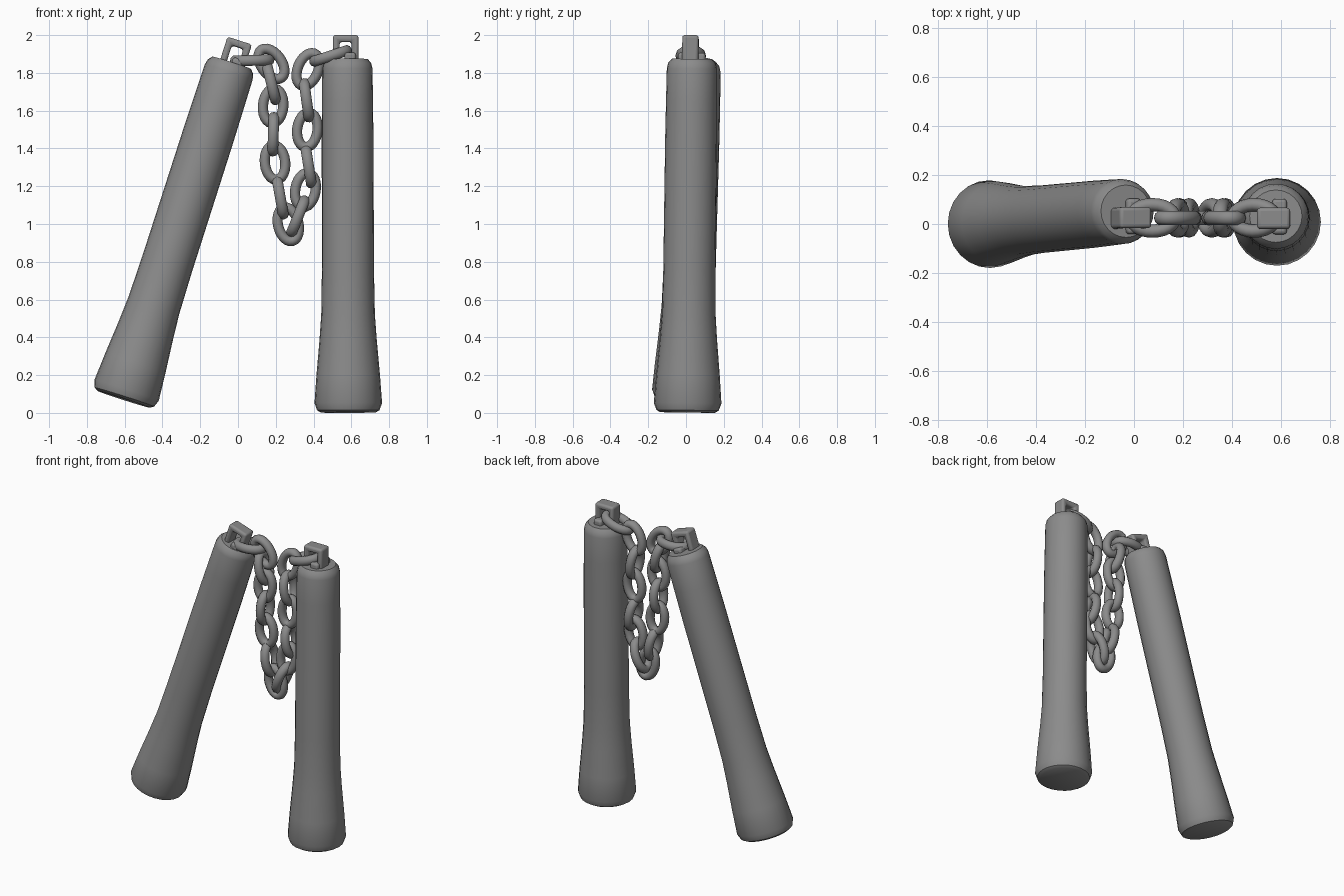
import bpy, bmesh, math
from mathutils import Vector, Matrix

if "Cube" in bpy.data.objects:
    bpy.data.objects.remove(bpy.data.objects["Cube"])

# Dark grey used on every part
GREY = bpy.data.materials.new('dark_grey')
GREY.diffuse_color = (0.26, 0.26, 0.26, 1)
GREY.use_nodes = True
GREY.node_tree.nodes["Principled BSDF"].inputs["Base Color"].default_value = GREY.diffuse_color


def finish(name, bm, matrix, angle):
    bmesh.ops.recalc_face_normals(bm, faces=bm.faces)
    mesh = bpy.data.meshes.new(name)
    bm.to_mesh(mesh)
    bm.free()
    mesh.materials.append(GREY)
    ob = bpy.data.objects.new(name, mesh)
    bpy.context.collection.objects.link(ob)
    ob.matrix_world = matrix
    bpy.ops.object.select_all(action='DESELECT')
    ob.select_set(True)
    bpy.context.view_layer.objects.active = ob
    bpy.ops.object.shade_smooth_by_angle(angle=math.radians(angle))
    return ob


def soften(ob, width):
    bev = ob.modifiers.new('soft_edges', 'BEVEL')
    bev.width, bev.segments = width, 3


def frame(origin, axis_z, axis_y=Vector((0, 1, 0))):
    # local z along the part, local y close to the given axis
    z = axis_z.normalized()
    x = axis_y.cross(z).normalized()
    y = z.cross(x)
    m = Matrix((x, y, z)).transposed().to_4x4()
    m.translation = origin
    return m


# Flared grip: (radius, height)
GRIP = [(0.145, 0), (0.165, 0.012), (0.179, 0.05), (0.168, 0.2), (0.152, 0.38), (0.142, 0.52),
        (0.138, 0.75), (0.137, 1.45), (0.135, 1.65), (0.133, 1.82),
        (0.126, 1.85), (0.107, 1.872)]


def handle(name, bottom, top):
    bm = bmesh.new()
    n = 24
    rings = [[bm.verts.new((r * math.cos(2 * math.pi * i / n), r * math.sin(2 * math.pi * i / n), z))
              for i in range(n)] for r, z in GRIP]
    for a, b in zip(rings, rings[1:]):
        for i in range(n):
            j = (i + 1) % n
            bm.faces.new((a[i], a[j], b[j], b[i]))
    bm.faces.new(rings[0])
    bm.faces.new(rings[-1])
    finish(name, bm, frame(bottom, top - bottom), 35)


def staple(name, base, axis):
    # inverted U bracket, hole running along y
    w, h, t, d = 0.068, 0.128, 0.036, 0.043
    pts = [(-w, -0.03), (-w, h), (w, h), (w, -0.03), (w - t, -0.03), (w - t, h - t),
           (-w + t, h - t), (-w + t, -0.03)]
    bm = bmesh.new()
    face = bm.faces.new([bm.verts.new((x, -d, z)) for x, z in pts])
    ext = bmesh.ops.extrude_face_region(bm, geom=[face])
    bmesh.ops.translate(bm, vec=(0, 2 * d, 0),
                        verts=[v for v in ext['geom'] if isinstance(v, bmesh.types.BMVert)])
    soften(finish(name, bm, frame(base, axis), 40), 0.014)


def foot(name, base, axis):
    # low cross bar the bracket is seated on
    bm = bmesh.new()
    bmesh.ops.create_cube(bm, size=1)
    bmesh.ops.scale(bm, vec=(0.06, 0.145, 0.05), verts=bm.verts)
    bmesh.ops.translate(bm, vec=(0.024, 0.008, 0.01), verts=bm.verts)
    soften(finish(name, bm, frame(base, axis), 40), 0.014)


def link(name, x, z, tilt, edge_on):
    # oval ring; tilt is measured from vertical toward +x
    bm = bmesh.new()
    n, k, wire = 24, 10, 0.027
    rings = []
    for i in range(n):
        a = 2 * math.pi * i / n
        c = Vector((0.054 * math.cos(a), 0, 0.091 * math.sin(a)))
        out = Vector((math.cos(a) / 0.054, 0, math.sin(a) / 0.091)).normalized()
        rings.append([bm.verts.new(c + out * wire * math.cos(2 * math.pi * j / k)
                                   + Vector((0, wire * 1.1 * math.sin(2 * math.pi * j / k), 0)))
                      for j in range(k)])
    for i in range(n):
        for j in range(k):
            a, b, j2 = rings[i], rings[(i + 1) % n], (j + 1) % k
            bm.faces.new((a[j], b[j], b[j2], a[j2]))
    m = Matrix.Translation((x, 0.025, z)) @ Matrix.Rotation(math.radians(tilt), 4, 'Y')
    if edge_on:
        m = m @ Matrix.Rotation(math.pi / 2, 4, 'Z')
    finish(name, bm, m, 60)


# Handles and their brackets
for side, bottom, top, sx, sy in (
        ('left', Vector((-0.605, -0.002, 0.072)), Vector((-0.035, 0.052, 1.848)), -0.03, 0.023),
        ('right', Vector((0.584, 0.008, 0.002)), Vector((0.579, 0.032, 1.872)), 0.57, 0.022)):
    handle(side + '_handle', bottom, top)
    staple(side + '_staple', Vector((sx, sy, top.z)), top - bottom)
    foot(side + '_staple_foot', Vector((sx, sy, top.z)), top - bottom)

# Chain, links alternating edge-on and face-on: (x, z, tilt)
CHAIN = [(0.075, 1.866, 88), (0.177, 1.848, -36), (0.177, 1.745, -14), (0.186, 1.625, 5),
         (0.187, 1.475, 2), (0.196, 1.325, -6), (0.224, 1.14, -10), (0.266, 0.998, -14),
         (0.318, 1.04, 22), (0.357, 1.18, 10), (0.374, 1.305, -9), (0.367, 1.498, 7),
         (0.363, 1.655, -8), (0.37, 1.818, 22), (0.49, 1.89, 72)]
for i, (x, z, tilt) in enumerate(CHAIN):
    link(f'chain_link_{i + 1}', x, z, tilt, i % 2 == 0)
